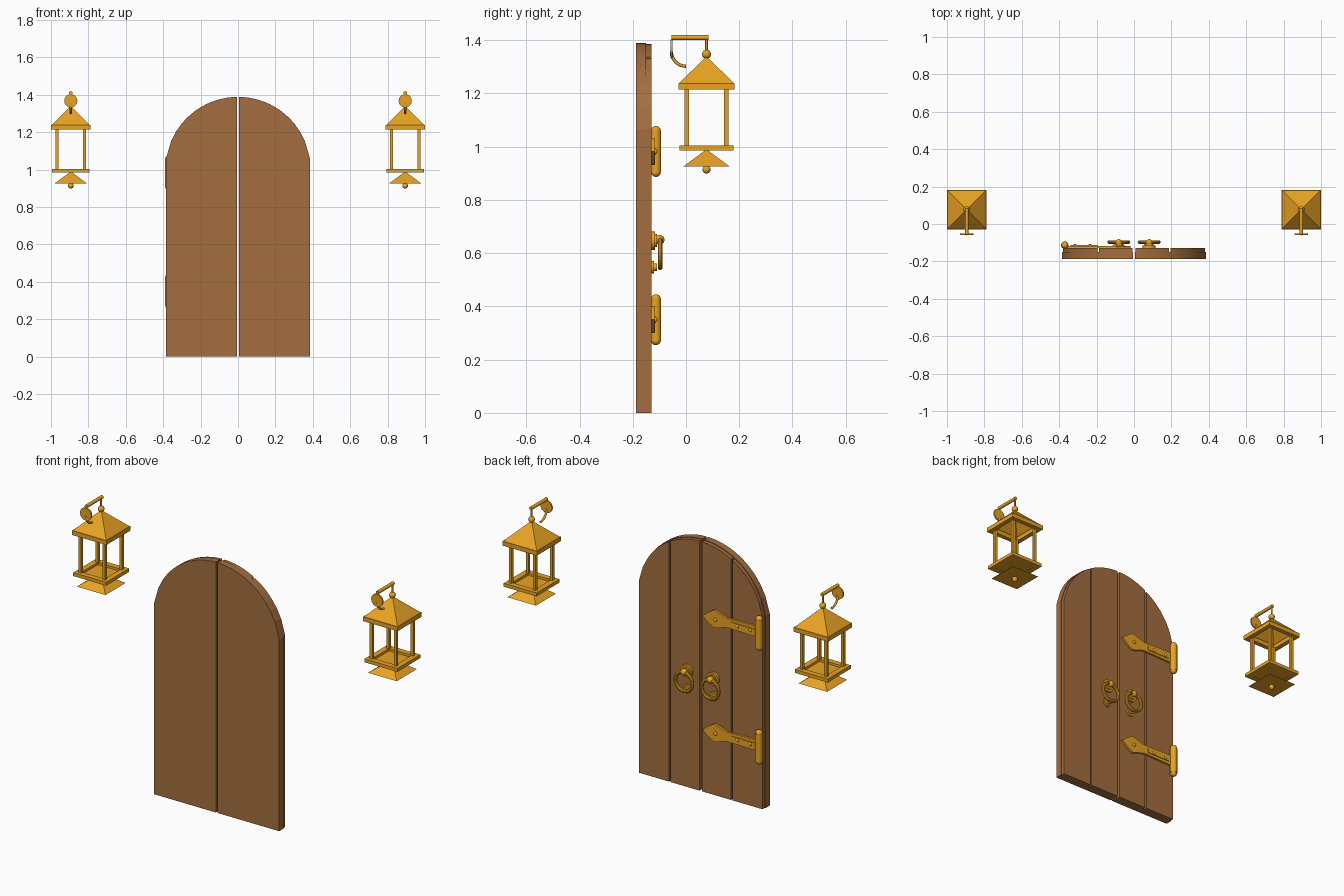
import bpy, bmesh, math
from mathutils import Vector

if "Cube" in bpy.data.objects:
    bpy.data.objects.remove(bpy.data.objects["Cube"])


def material(name, color):
    m = bpy.data.materials.new(name)
    m.diffuse_color = color
    m.use_nodes = True
    m.node_tree.nodes["Principled BSDF"].inputs["Base Color"].default_value = m.diffuse_color
    return m


WOOD = material("wood", (0.37, 0.155, 0.05, 1))
BRASS = material("brass", (0.82, 0.37, 0.017, 1))


def finish(ob, name, mat, smooth=False):
    ob.name = name
    ob.data.materials.append(mat)
    if smooth:
        bpy.ops.object.select_all(action='DESELECT')
        ob.select_set(True)
        bpy.context.view_layer.objects.active = ob
        bpy.ops.object.shade_smooth_by_angle(angle=math.radians(35))
    return ob


def prism(name, outline, y0, y1, mat):
    """Extrude an outline in the XZ plane from y0 to y1."""
    bm = bmesh.new()
    face = bm.faces.new([bm.verts.new((x, y0, z)) for x, z in outline])
    ext = bmesh.ops.extrude_face_region(bm, geom=[face])['geom']
    bmesh.ops.translate(bm, vec=(0, y1 - y0, 0),
                        verts=[g for g in ext if isinstance(g, bmesh.types.BMVert)])
    bmesh.ops.recalc_face_normals(bm, faces=bm.faces)
    me = bpy.data.meshes.new(name)
    bm.to_mesh(me)
    bm.free()
    ob = bpy.data.objects.new(name, me)
    bpy.context.collection.objects.link(ob)
    return finish(ob, name, mat)


def box(name, lo, hi, mat=BRASS):
    return prism(name, [(lo[0], lo[2]), (hi[0], lo[2]), (hi[0], hi[2]), (lo[0], hi[2])],
                 lo[1], hi[1], mat)


def rod(name, a, b, r, verts=20):
    a, b = Vector(a), Vector(b)
    d = b - a
    bpy.ops.mesh.primitive_cylinder_add(vertices=verts, radius=r, depth=d.length,
                                        location=(a + b) / 2,
                                        rotation=d.to_track_quat('Z', 'Y').to_euler())
    return finish(bpy.context.object, name, BRASS, True)


def ball(name, loc, r, scale=(1, 1, 1)):
    bpy.ops.mesh.primitive_uv_sphere_add(segments=20, ring_count=12, radius=r, location=loc)
    bpy.context.object.scale = scale
    return finish(bpy.context.object, name, BRASS, True)


def pyramid(name, loc, half, z0, z1, fill):
    bpy.ops.mesh.primitive_cone_add(vertices=4, radius1=half * math.sqrt(2), depth=z1 - z0,
                                    end_fill_type=fill, rotation=(0, 0, math.pi / 4),
                                    location=(loc[0], loc[1], (z0 + z1) / 2))
    return finish(bpy.context.object, name, BRASS)


def square_frame(name, cx, cy, half, inner, z0, z1):
    """Square ring made of one mesh."""
    bm = bmesh.new()
    loops = []
    for h, z in ((half, z0), (half, z1), (inner, z1), (inner, z0)):
        loops.append([bm.verts.new((cx + sx * h, cy + sy * h, z))
                      for sx, sy in ((-1, -1), (1, -1), (1, 1), (-1, 1))])
    for i in range(4):
        a, b = loops[i], loops[(i + 1) % 4]
        for j in range(4):
            k = (j + 1) % 4
            bm.faces.new((a[j], a[k], b[k], b[j]))
    bmesh.ops.recalc_face_normals(bm, faces=bm.faces)
    me = bpy.data.meshes.new(name)
    bm.to_mesh(me)
    bm.free()
    ob = bpy.data.objects.new(name, me)
    bpy.context.collection.objects.link(ob)
    return finish(ob, name, BRASS)


def arched_board(name, x0, x1, y0, y1, r, n):
    """Vertical board whose top follows the door arch."""
    top = [x1 + (x0 - x1) * i / n for i in range(n + 1)]
    arc = [(x, 1.0 + math.sqrt(max(r * r - x * x, 0))) for x in top]
    return prism(name, [(x0, 0), (x1, 0)] + arc, y0, y1, WOOD)


# Door: two leaves, each with two planks on the back
for s, side in ((-1, "left"), (1, "right")):
    a, b = sorted((s * 0.005, s * 0.384))
    arched_board(f"door_leaf_{side}", a, b, -0.187, -0.150, 0.389, 14)
    for i, (p, q) in enumerate(((0.008, 0.186), (0.195, 0.379))):
        a, b = sorted((s * p, s * q))
        arched_board(f"door_plank_{side}_{i + 1}", a, b, -0.150, -0.129, 0.385, 8)

# Strap hinges
for zc, lvl in ((0.35, "lower"), (0.982, "upper")):
    half = [(-0.37, 0.03), (-0.19, 0.026), (-0.165, 0.026), (-0.09, 0.05), (-0.06, 0.033)]
    outline = [(x, zc + h) for x, h in half] + [(-0.018, zc)] + \
              [(x, zc - h) for x, h in reversed(half)]
    prism(f"hinge_strap_{lvl}", outline, -0.129, -0.117, BRASS)
    box(f"hinge_rib_{lvl}", (-0.34, -0.118, zc - 0.013), (-0.195, -0.113, zc + 0.013))
    for i, x in enumerate((-0.315, -0.235, -0.10)):
        ball(f"hinge_rivet_{lvl}_{i + 1}", (x, -0.115, zc), 0.01, (1, 0.8, 1))
    rod(f"hinge_barrel_{lvl}", (-0.37, -0.113, zc - 0.077), (-0.37, -0.113, zc + 0.077), 0.02)
    for s, end in ((-1, "bottom"), (1, "top")):
        ball(f"hinge_cap_{lvl}_{end}", (-0.37, -0.113, zc + s * 0.077), 0.0185)

# Ring pulls
for s, side in ((-1, "left"), (1, "right")):
    x = s * 0.081
    rod(f"pull_plate_{side}", (x, -0.13, 0.647), (x, -0.116, 0.647), 0.035, 28)
    rod(f"pull_step_{side}", (x, -0.117, 0.647), (x, -0.108, 0.647), 0.024, 28)
    ball(f"pull_knob_{side}", (x, -0.099, 0.65), 0.018)
    bpy.ops.mesh.primitive_torus_add(major_radius=0.052, minor_radius=0.0095,
                                     major_segments=36, minor_segments=10,
                                     location=(x, -0.097, 0.598), rotation=(math.pi / 2, 0, 0))
    finish(bpy.context.object, f"pull_ring_{side}", BRASS, True)
    rod(f"strike_plate_{side}", (x, -0.13, 0.547), (x, -0.120, 0.547), 0.024)
    rod(f"strike_boss_{side}", (x, -0.121, 0.547), (x, -0.109, 0.547), 0.014)

# Hanging lanterns
CY = 0.077
for s, side in ((-1, "left"), (1, "right")):
    cx = s * 0.894
    # roof and base
    pyramid(f"lantern_roof_{side}", (cx, CY), 0.104, 1.237, 1.340, 'NOTHING')
    square_frame(f"lantern_eave_{side}", cx, CY, 0.106, 0.08, 1.214, 1.238)
    square_frame(f"lantern_base_{side}", cx, CY, 0.101, 0.07, 0.985, 1.004)
    box(f"lantern_floor_{side}", (cx - 0.072, CY - 0.072, 0.986), (cx + 0.072, CY + 0.072, 0.991))
    # corner posts
    for px in (-1, 1):
        for py in (-1, 1):
            x, y = cx + px * 0.074, CY + py * 0.074
            box(f"lantern_post_{side}", (x - 0.008, y - 0.008, 1.0), (x + 0.008, y + 0.008, 1.218))
    # lower skirt and finials
    pyramid(f"lantern_skirt_{side}", (cx, CY), 0.088, 0.925, 0.99, 'NGON')
    ball(f"lantern_drop_{side}", (cx, CY, 0.914), 0.015)
    ball(f"lantern_finial_{side}", (cx, CY, 1.347), 0.017)
    rod(f"hanger_link_{side}", (cx, CY, 1.355), (cx, CY, 1.405), 0.005, 12)
    # wall bracket
    rod(f"bracket_bar_{side}", (cx, -0.055, 1.41), (cx, 0.085, 1.41), 0.0095)
    rod(f"bracket_plate_{side}", (cx, -0.059, 1.368), (cx, -0.051, 1.368), 0.035, 28)
    cu = bpy.data.curves.new("brace", 'CURVE')
    cu.dimensions = '3D'
    cu.bevel_depth = 0.006
    cu.bevel_resolution = 2
    cu.use_fill_caps = True
    sp = cu.splines.new('POLY')
    sp.points.add(10)
    for i, p in enumerate(sp.points):
        t = math.pi + i / 10 * math.pi / 2
        p.co = (cx, 0.055 * math.cos(t), 1.357 + 0.055 * math.sin(t), 1)
    ob = bpy.data.objects.new(f"bracket_brace_{side}", cu)
    bpy.context.collection.objects.link(ob)
    finish(ob, f"bracket_brace_{side}", BRASS)
